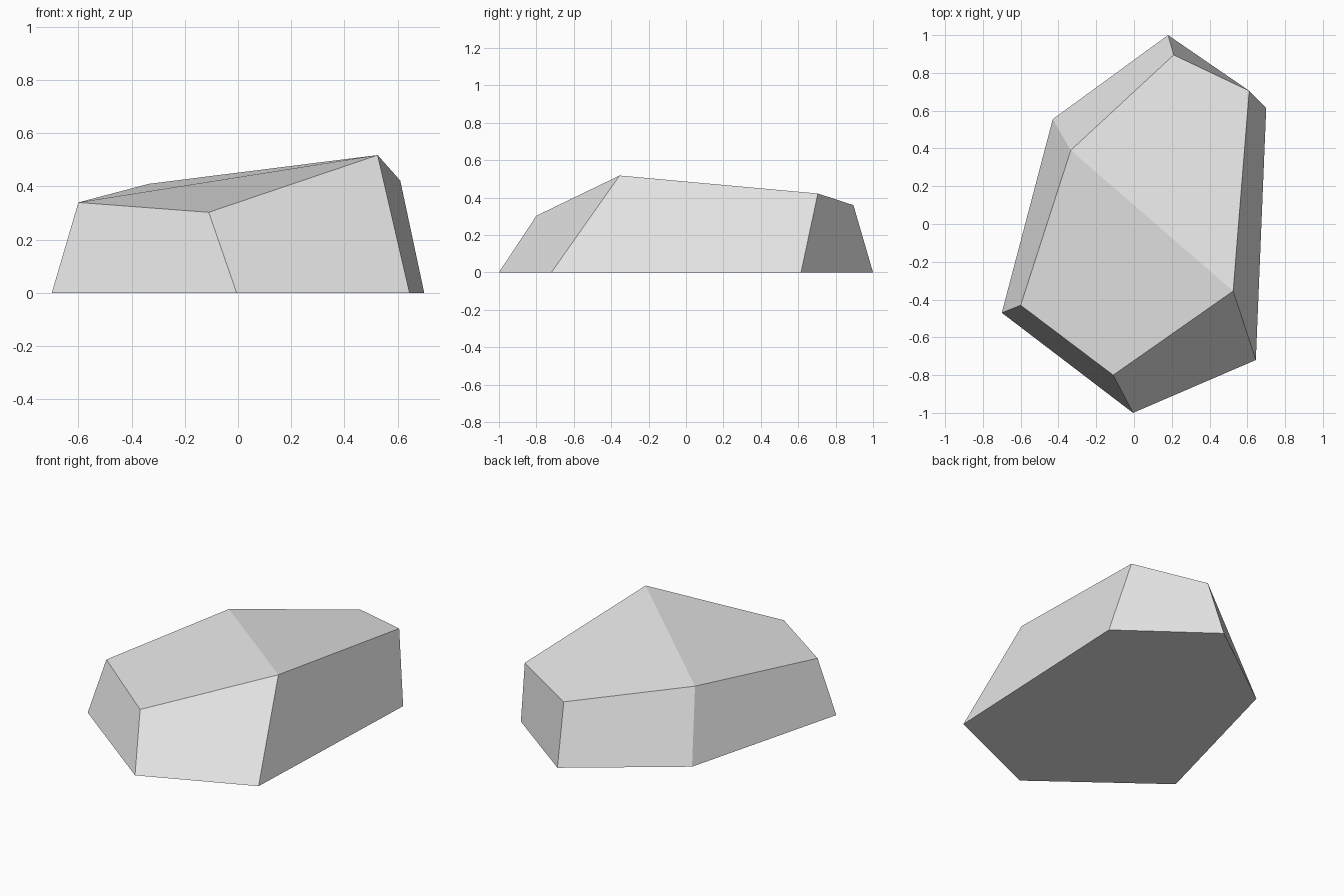
import bpy
import bmesh

if "Cube" in bpy.data.objects:
    bpy.data.objects.remove(bpy.data.objects["Cube"])

# Grey stone
stone = bpy.data.materials.new("stone_grey")
stone.diffuse_color = (0.8, 0.8, 0.8, 1)
stone.use_nodes = True
stone.node_tree.nodes["Principled BSDF"].inputs["Base Color"].default_value = stone.diffuse_color

# Six-sided footprint and the uneven upper rim, counter-clockwise from the back
base = [(0.18, 1.0), (-0.43, 0.555), (-0.70, -0.47),
        (-0.005, -1.0), (0.645, -0.72), (0.70, 0.615)]
rim = [(0.21, 0.895, 0.36), (-0.335, 0.39, 0.41), (-0.60, -0.43, 0.34),
       (-0.11, -0.80, 0.303), (0.525, -0.355, 0.518), (0.61, 0.705, 0.422)]

bm = bmesh.new()
low = [bm.verts.new((x, y, 0)) for x, y in base]
top = [bm.verts.new(p) for p in rim]

# Flat underside and sloping sides
bm.faces.new(low[::-1])
for i in range(6):
    j = (i + 1) % 6
    bm.faces.new((low[j], top[j], top[i], low[i]))

# Top folded along one diagonal into two facets
bm.faces.new([top[i] for i in (2, 3, 4, 1)])
bm.faces.new([top[i] for i in (5, 0, 1, 4)])
bmesh.ops.recalc_face_normals(bm, faces=bm.faces)

mesh = bpy.data.meshes.new("rock")
bm.to_mesh(mesh)
bm.free()
mesh.materials.append(stone)
rock = bpy.data.objects.new("rock", mesh)
bpy.context.collection.objects.link(rock)
